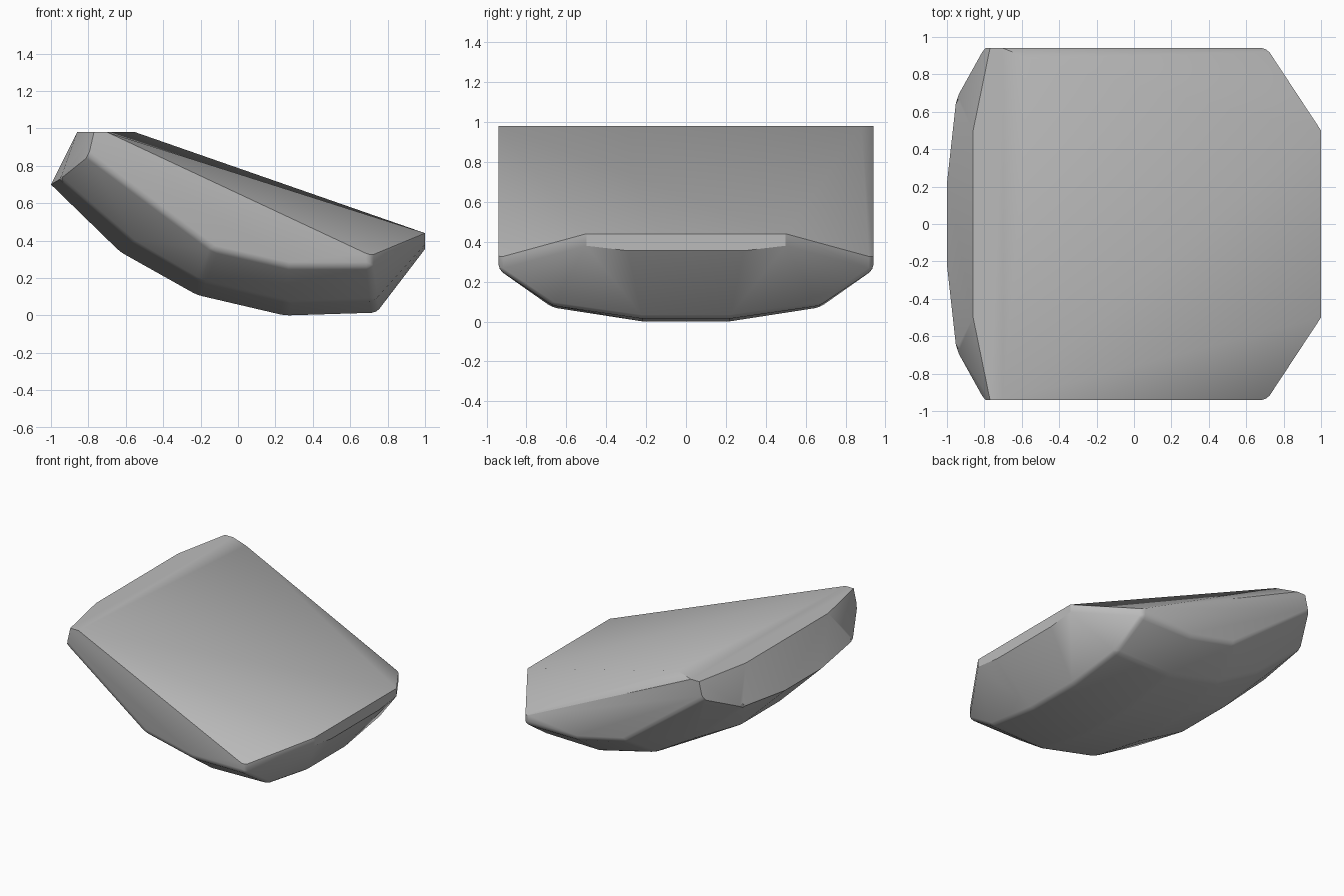
import bpy, bmesh
from math import radians

cube = bpy.data.objects.get("Cube")
if cube:
    bpy.data.objects.remove(cube, do_unlink=True)

grey = bpy.data.materials.new("stone grey")
grey.use_nodes = True
grey.diffuse_color = (0.5, 0.5, 0.5, 1)
grey.node_tree.nodes["Principled BSDF"].inputs["Base Color"].default_value = (0.5, 0.5, 0.5, 1)

# Half-profiles (x, z), each mirrored at a distance y from the middle
rows = {
    0.22: [(-1, 0.70), (-0.63, 0.34), (-0.22, 0.11), (0.25, 0), (0.74, 0.015)],
    0.67: [(-0.95, 0.73), (-0.56, 0.39), (-0.2, 0.18), (0.26, 0.07), (0.73, 0.08)],
    0.94: [(-0.8, 0.85), (-0.13, 0.35), (0.27, 0.26), (0.71, 0.26), (0.71, 0.32),
           (-0.77, 0.98), (-0.7, 0.98)],
    0.5: [(-0.86, 0.98), (1, 0.44), (1, 0.38)],
    0.29: [(1, 0.355)],
}

# Faceted slab: hull of the mirrored rows
bm = bmesh.new()
for y, profile in rows.items():
    for x, z in profile:
        for side in (-1, 1):
            bm.verts.new((x, side * y, z))
bm.verts.new((-0.55, 0.88, 0.98))
hull = bmesh.ops.convex_hull(bm, input=bm.verts[:])
loose = [v for v in bm.verts if not v.link_faces]
bmesh.ops.delete(bm, geom=loose, context='VERTS')
bmesh.ops.dissolve_limit(bm, angle_limit=radians(3), verts=bm.verts[:], edges=bm.edges[:])
bmesh.ops.recalc_face_normals(bm, faces=bm.faces[:])

# Soften the lower ridges, leaving the top rim and the blunt end crisp
weights = bm.edges.layers.float.new("bevel_weight_edge")
for e in bm.edges:
    under = all(f.normal.z < 0.2 for f in e.link_faces)
    at_end = any(v.co.x > 0.9 for v in e.verts)
    if under and not at_end and e.calc_face_angle(0) > radians(14):
        e[weights] = 1

mesh = bpy.data.meshes.new("rock_slab")
bm.to_mesh(mesh)
bm.free()
mesh.materials.append(grey)
slab = bpy.data.objects.new("rock_slab", mesh)
bpy.context.collection.objects.link(slab)

bevel = slab.modifiers.new("soft ridges", 'BEVEL')
bevel.limit_method = 'WEIGHT'
bevel.width = 0.025
bevel.segments = 2

bpy.context.view_layer.objects.active = slab
slab.select_set(True)
bpy.ops.object.modifier_apply(modifier=bevel.name)
bpy.ops.object.shade_smooth_by_angle(angle=radians(32))
